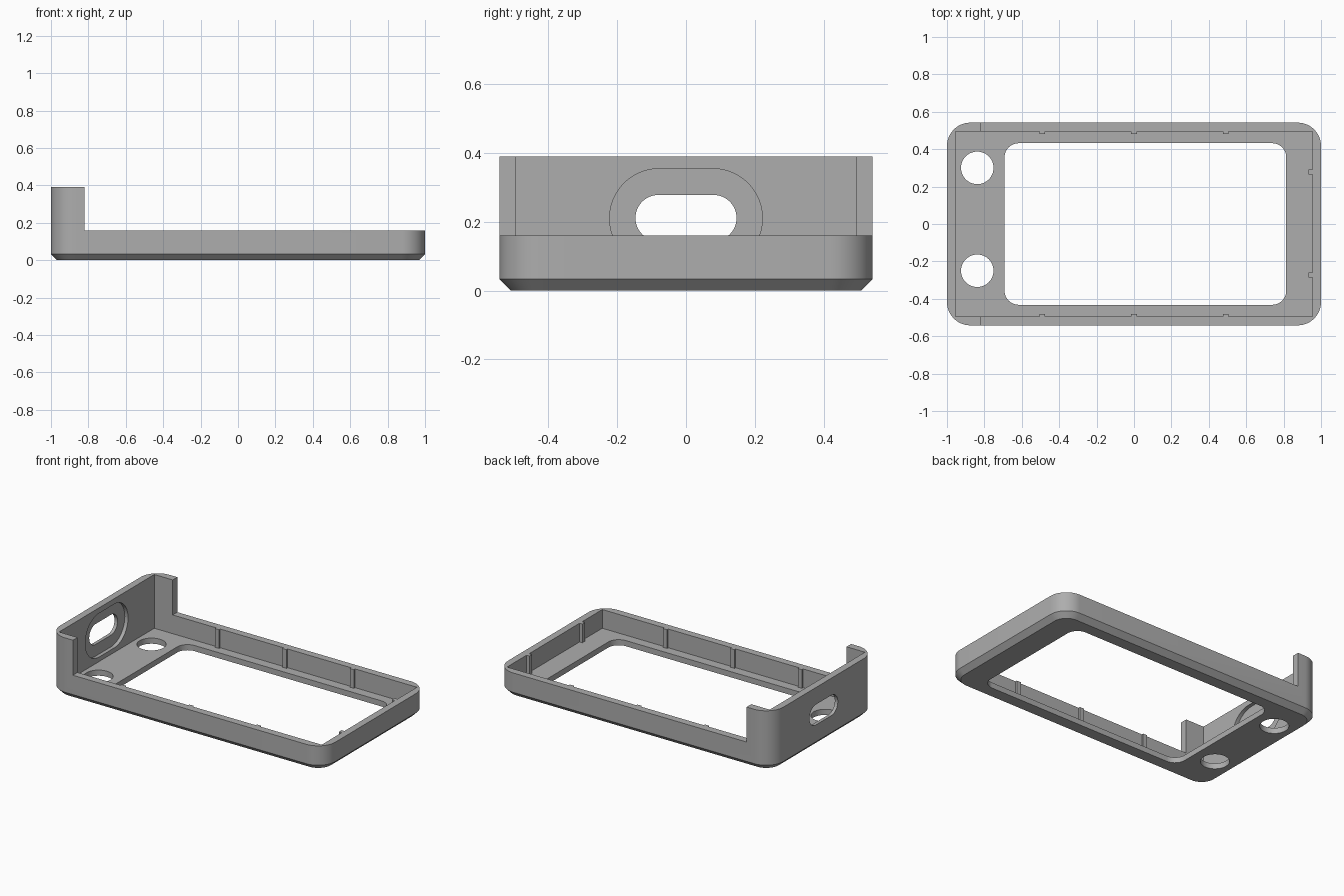
import bpy
import bmesh
from math import pi, cos, sin

cube = bpy.data.objects.get("Cube")
if cube:
    bpy.data.objects.remove(cube, do_unlink=True)

grey = bpy.data.materials.new("plain grey")
grey.use_nodes = True
colour = (0.42, 0.42, 0.42, 1)
grey.diffuse_color = colour
grey.node_tree.nodes["Principled BSDF"].inputs["Base Color"].default_value = colour

FLOOR, RIM, TALL = 0.037, 0.16, 0.39
IN_X, IN_Y = 0.954, 0.494


def rounded(x0, x1, y0, y1, r, steps=12):
    """Outline of a rectangle with rounded corners, anticlockwise."""
    corners = [(x1 - r, y1 - r), (x0 + r, y1 - r), (x0 + r, y0 + r), (x1 - r, y0 + r)]
    return [(cx + r * cos((q + i / steps) * pi / 2), cy + r * sin((q + i / steps) * pi / 2))
            for q, (cx, cy) in enumerate(corners) for i in range(steps + 1)]


def loft(name, rings):
    """Closed solid through a stack of matching rings of 3D points."""
    bm = bmesh.new()
    loops = [[bm.verts.new(p) for p in ring] for ring in rings]
    n = len(loops[0])
    for a, b in zip(loops, loops[1:]):
        for i in range(n):
            j = (i + 1) % n
            bm.faces.new((a[i], a[j], b[j], b[i]))
    bm.faces.new(loops[0][::-1])
    bm.faces.new(loops[-1])
    bmesh.ops.remove_doubles(bm, verts=bm.verts, dist=1e-5)
    bmesh.ops.recalc_face_normals(bm, faces=bm.faces)
    mesh = bpy.data.meshes.new(name)
    bm.to_mesh(mesh)
    bm.free()
    mesh.materials.append(grey)
    obj = bpy.data.objects.new(name, mesh)
    bpy.context.collection.objects.link(obj)
    return obj


def upright(name, outline, z0, z1):
    return loft(name, [[(x, y, z) for x, y in outline] for z in (z0, z1)])


def sideways(name, outline, x0, x1):
    return loft(name, [[(x, y, z) for y, z in outline] for x in (x0, x1)])


def box(name, x0, x1, y0, y1, z0, z1):
    return upright(name, [(x0, y0), (x1, y0), (x1, y1), (x0, y1)], z0, z1)


def combine(target, tool, operation="DIFFERENCE"):
    """Apply one boolean and throw the tool away."""
    tool.hide_render = True
    mod = target.modifiers.new("cut", "BOOLEAN")
    mod.operation, mod.object, mod.solver = operation, tool, "EXACT"
    bpy.context.view_layer.update()
    graph = bpy.context.evaluated_depsgraph_get()
    mesh = bpy.data.meshes.new_from_object(target.evaluated_get(graph))
    target.modifiers.clear()
    target.data = mesh
    bpy.data.objects.remove(tool, do_unlink=True)


# Outer body with rounded corners and a chamfered underside
C = 0.033
body = [(x, y, z) for z in (C, TALL) for x, y in rounded(-1, 1, -0.542, 0.542, 0.125)]
half = len(body) // 2
base = [(x, y, 0) for x, y in rounded(-1 + C, 1 - C, -0.542 + C, 0.542 - C, 0.125 - C)]
tray = loft("tray_frame", [base, body[:half], body[half:]])

# Hollow interior, and low walls everywhere but the tall end
combine(tray, box("cavity", -IN_X, IN_X, -IN_Y, IN_Y, FLOOR, 1))
combine(tray, box("low_wall_cut", -0.82, 1.5, -1, 1, RIM, 1))

# Large window and two round holes in the floor
combine(tray, upright("window", rounded(-0.692, 0.814, -0.432, 0.432, 0.075), -0.1, 0.1))
for y in (0.3, -0.25):
    circle = [(-0.838 + 0.087 * cos(i * pi / 24), y + 0.087 * sin(i * pi / 24)) for i in range(48)]
    combine(tray, upright("round_hole", circle, -0.1, 0.1))

# Slot through the end wall, with a wider recess on its inner face
combine(tray, sideways("slot", rounded(-0.147, 0.147, 0.144, 0.278, 0.067), -1.1, -0.9))
combine(tray, sideways("recess", rounded(-0.222, 0.222, 0.067, 0.354, 0.143), -0.978, -0.9))

# Small ribs on the inside of the walls
for x in (-0.49, 0, 0.49):
    for side in (-1, 1):
        y0, y1 = sorted((side * (IN_Y - 0.012), side * (IN_Y + 0.02)))
        combine(tray, box("side_rib", x - 0.015, x + 0.015, y0, y1, FLOOR - 0.01, RIM), "UNION")
for y in (-0.272, 0.278):
    combine(tray, box("end_rib", IN_X - 0.02, IN_X + 0.02, y - 0.014, y + 0.014,
                      FLOOR - 0.01, RIM), "UNION")

# Smooth the round corners, keep the edges crisp
bpy.ops.object.select_all(action="DESELECT")
tray.select_set(True)
bpy.context.view_layer.objects.active = tray
bpy.ops.object.shade_smooth_by_angle(angle=pi / 6)
